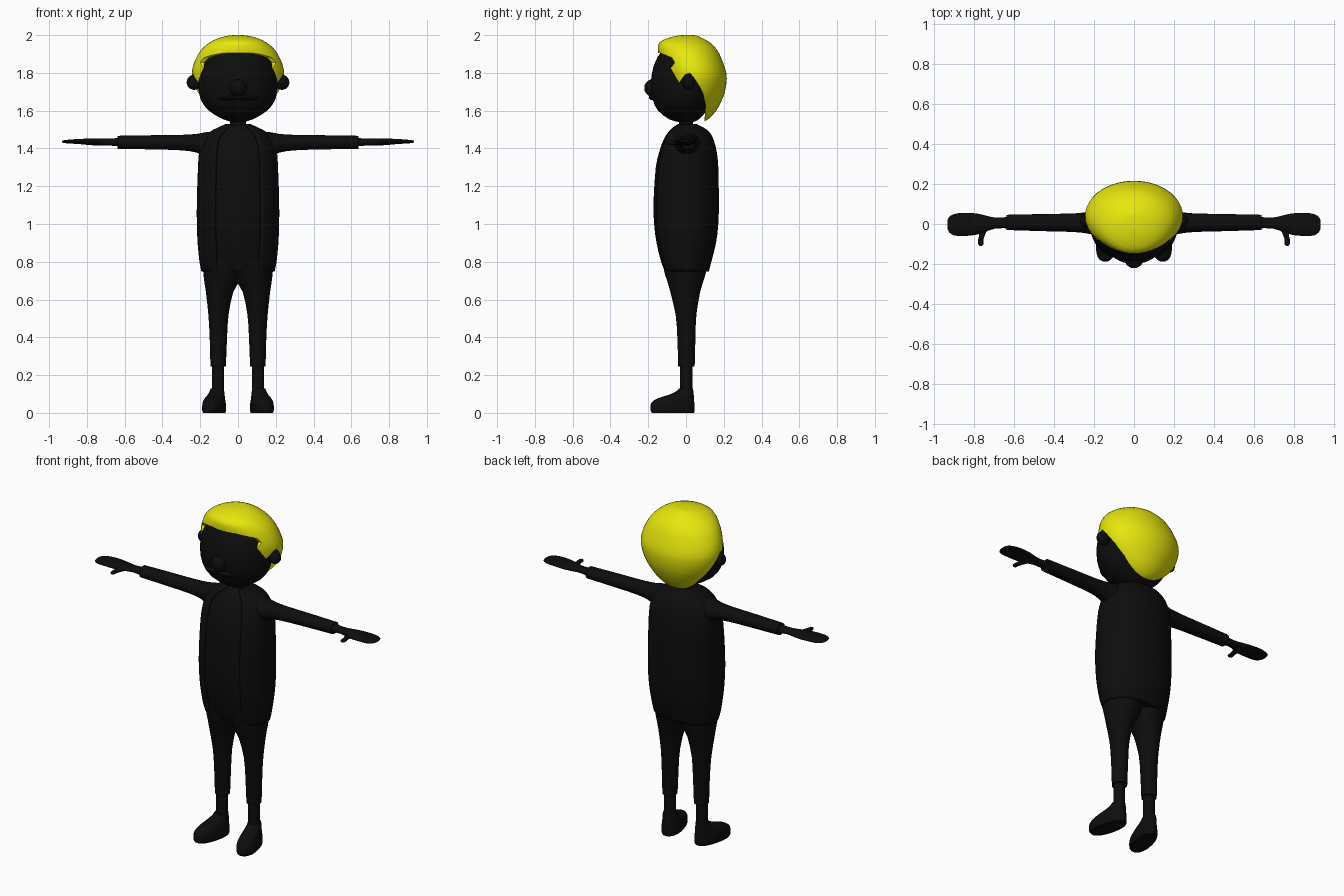
import bpy, bmesh, math
from mathutils import Matrix, Vector

if "Cube" in bpy.data.objects:
    bpy.data.objects.remove(bpy.data.objects["Cube"])


def material(name, rgb):
    m = bpy.data.materials.new(name)
    m.diffuse_color = (*rgb, 1)
    m.use_nodes = True
    m.node_tree.nodes["Principled BSDF"].inputs["Base Color"].default_value = m.diffuse_color
    return m


BLACK = material("near black", (0.004, 0.004, 0.004))
YELLOW = material("hair yellow", (0.8, 0.8, 0.004))


def finish(name, bm, mat, angle=40):
    bmesh.ops.recalc_face_normals(bm, faces=bm.faces)
    me = bpy.data.meshes.new(name)
    bm.to_mesh(me)
    bm.free()
    me.materials.append(mat)
    ob = bpy.data.objects.new(name, me)
    bpy.context.collection.objects.link(ob)
    smooth(ob, angle)
    return ob


def smooth(ob, angle=40):
    bpy.ops.object.select_all(action='DESELECT')
    ob.select_set(True)
    bpy.context.view_layer.objects.active = ob
    bpy.ops.object.shade_smooth_by_angle(angle=math.radians(angle))


def dense(rings, sub):
    """Smoothly insert extra rings between the given ones."""
    out = []
    for i in range(len(rings) - 1):
        p0, p1 = rings[max(i - 1, 0)], rings[i]
        p2, p3 = rings[i + 1], rings[min(i + 2, len(rings) - 1)]
        for k in range(sub):
            t = k / sub
            out.append([0.5 * (2 * b + (c - a) * t + (2 * a - 5 * b + 4 * c - d) * t * t
                               + (3 * b - a - 3 * c + d) * t ** 3)
                        for a, b, c, d in zip(p0, p1, p2, p3)])
    return out + [list(rings[-1])]


def loft(name, rings, mat=BLACK, axis='z', side=1, n=28, sub=2, power=2.0,
         gap=0, matrix=None):
    """Rings are (position, u min, u max, v min, v max); gap opens the front."""
    bm = bmesh.new()
    loops = []
    count = n + 1 if gap else n
    for t, u0, u1, v0, v1 in dense(rings, sub):
        loop = []
        for k in range(count):
            a = math.radians(-90 + gap + (360 - 2 * gap) * k / n)
            c, s = math.cos(a), math.sin(a)
            u = (u0 + u1) / 2 + (u1 - u0) / 2 * math.copysign(abs(c) ** (2 / power), c)
            v = (v0 + v1) / 2 + (v1 - v0) / 2 * math.copysign(abs(s) ** (2 / power), s)
            co = Vector((u, v, t) if axis == 'z' else (t, u, v))
            if matrix:
                co = matrix @ co
            co.x *= side
            loop.append(bm.verts.new(co))
        loops.append(loop)
    for a, b in zip(loops, loops[1:]):
        for k in range(n):
            j = (k + 1) % count
            bm.faces.new((a[k], a[j], b[j], b[k]))
    if not gap:
        bm.faces.new(loops[0])
        bm.faces.new(loops[-1])
    return finish(name, bm, mat)


def ball(name, loc, radii, mat=BLACK):
    bm = bmesh.new()
    bmesh.ops.create_uvsphere(bm, u_segments=20, v_segments=12, radius=1,
                              matrix=Matrix.Translation(loc) @ Matrix.Diagonal((*radii, 1)))
    return finish(name, bm, mat)


def sym(z, rx, yf, yb):
    return (z, -rx, rx, yf, yb)


# Head, neck and nose
loft("head", [sym(*r) for r in (
    (1.54, .03, -.04, .04), (1.555, .08, -.09, .07), (1.6, .155, -.148, .11),
    (1.66, .198, -.177, .14), (1.73, .21, -.186, .155), (1.8, .207, -.18, .155),
    (1.86, .185, -.162, .14), (1.91, .145, -.132, .11), (1.945, .09, -.08, .07),
    (1.955, .02, -.02, .02))], n=36)
loft("neck", [sym(1.47, .055, -.045, .045), sym(1.52, .043, -.038, .038),
              sym(1.58, .043, -.038, .038)])
ball("nose", (0, -.178, 1.72), (.046, .043, .046))

# Hair volume trimmed by a jagged side profile
hair = loft("hair", [sym(*r) for r in (
    (1.545, .05, .0, .10), (1.56, .09, -.02, .125), (1.6, .145, -.06, .16),
    (1.65, .19, -.1, .187), (1.7, .222, -.12, .206), (1.77, .243, -.13, .216),
    (1.82, .242, -.14, .208), (1.87, .226, -.145, .19), (1.92, .197, -.148, .166),
    (1.96, .152, -.142, .128), (1.985, .1, -.095, .085), (1.998, .045, -.04, .055),
    (2.0, .015, -.01, .03))], YELLOW, n=44)
profile = [(-.3, 1.905), (-.135, 1.905), (-.075, 1.88), (-.06, 1.855), (-.08, 1.825),
           (-.055, 1.78), (-.035, 1.75), (-.005, 1.79), (.02, 1.80), (.045, 1.77),
           (.07, 1.73), (.09, 1.69), (.103, 1.63), (.095, 1.5), (.4, 1.5),
           (.4, 2.1), (-.3, 2.1)]
bm = bmesh.new()
face = bm.faces.new([bm.verts.new((-.4, y, z)) for y, z in profile])
ext = bmesh.ops.extrude_face_region(bm, geom=[face])
bmesh.ops.translate(bm, vec=(.8, 0, 0),
                    verts=[g for g in ext["geom"] if isinstance(g, bmesh.types.BMVert)])
cutter = finish("hair_cutter", bm, YELLOW)
cutter.hide_render = True
mod = hair.modifiers.new("trim", 'BOOLEAN')
mod.operation, mod.solver, mod.object = 'INTERSECT', 'EXACT', cutter
bpy.context.view_layer.objects.active = hair
bpy.ops.object.modifier_apply(modifier=mod.name)
bpy.data.objects.remove(cutter)
smooth(hair)

# Coat with an open front over a shirt
body = [(.75, .188, -.118, .115), (.8, .198, -.138, .128), (.9, .208, -.162, .153),
        (1.0, .212, -.175, .165), (1.12, .212, -.178, .168), (1.3, .206, -.166, .165),
        (1.38, .2, -.148, .157), (1.44, .182, -.128, .142), (1.48, .15, -.105, .122),
        (1.505, .105, -.08, .09), (1.525, .06, -.045, .05)]
coat = loft("coat", [sym(*r) for r in body], n=40, power=2.2, gap=32)
mod = coat.modifiers.new("thickness", 'SOLIDIFY')
mod.thickness, mod.offset = .012, 0
loft("shirt", [sym(z, rx - .008, yf + .006, yb - .008) for z, rx, yf, yb in body],
     n=40, power=2.2)

for side, tag in ((1, "left"), (-1, "right")):
    # Ear and moustache half
    ball(tag + "_ear", (side * .232, .015, 1.75), (.04, .032, .04))
    loft(tag + "_moustache", [
        (0, -.198, -.165, 1.66, 1.682), (.04, -.196, -.16, 1.655, 1.682),
        (.075, -.184, -.155, 1.655, 1.674), (.105, -.165, -.15, 1.664, 1.67)],
        axis='x', side=side, n=10)

    # Sleeve, hand and thumb
    loft(tag + "_sleeve", [
        (.1, -.075, .08, 1.35, 1.49), (.17, -.065, .075, 1.355, 1.486),
        (.22, -.05, .062, 1.378, 1.477), (.3, -.04, .053, 1.39, 1.472),
        (.45, -.036, .05, 1.395, 1.47), (.638, -.03, .046, 1.398, 1.467)],
        axis='x', side=side, n=20)
    loft(tag + "_hand", [
        (.62, -.022, .036, 1.41, 1.456), (.69, -.022, .032, 1.416, 1.452),
        (.74, -.038, .042, 1.416, 1.452), (.79, -.054, .053, 1.418, 1.452),
        (.85, -.06, .056, 1.424, 1.45), (.9, -.057, .05, 1.426, 1.446),
        (.925, -.04, .034, 1.43, 1.443), (.933, -.02, .015, 1.433, 1.44)],
        axis='x', side=side, n=20)
    turn = Matrix.Translation((.755, -.03, 1.43)) @ Matrix.Rotation(math.radians(-86), 4, 'Z')
    loft(tag + "_thumb", [
        (-.02, -.03, .03, -.014, .014), (.025, -.011, .018, -.012, .012),
        (.05, -.006, .021, -.012, .011), (.07, -.007, .02, -.01, .009),
        (.08, .0, .012, -.004, .004)],
        axis='x', side=side, n=12, matrix=turn)

    # Trouser leg, ankle and shoe
    loft(tag + "_trouser_leg", [
        (.95, -.03, .185, -.13, .13), (.78, -.03, .186, -.122, .113),
        (.7, -.01, .179, -.1, .093), (.64, .025, .17, -.083, .075),
        (.52, .05, .157, -.055, .055), (.4, .058, .15, -.046, .05),
        (.245, .064, .146, -.041, .046)], side=side, n=24)
    loft(tag + "_ankle", [(.08, .073, .139, -.032, .034), (.27, .073, .139, -.032, .034)],
         side=side, n=18)
    splay = Matrix.Translation((.11, 0, 0)) @ Matrix.Rotation(math.radians(13), 4, 'Z')
    loft(tag + "_shoe", [
        (0, -.052, .052, -.185, .043), (.012, -.056, .056, -.192, .046),
        (.04, -.056, .056, -.192, .046), (.06, -.053, .053, -.182, .044),
        (.078, -.048, .048, -.15, .043), (.095, -.043, .043, -.095, .041),
        (.112, -.038, .038, -.055, .039), (.128, -.035, .035, -.038, .037)],
        side=side, n=24, power=2.3, matrix=splay)
